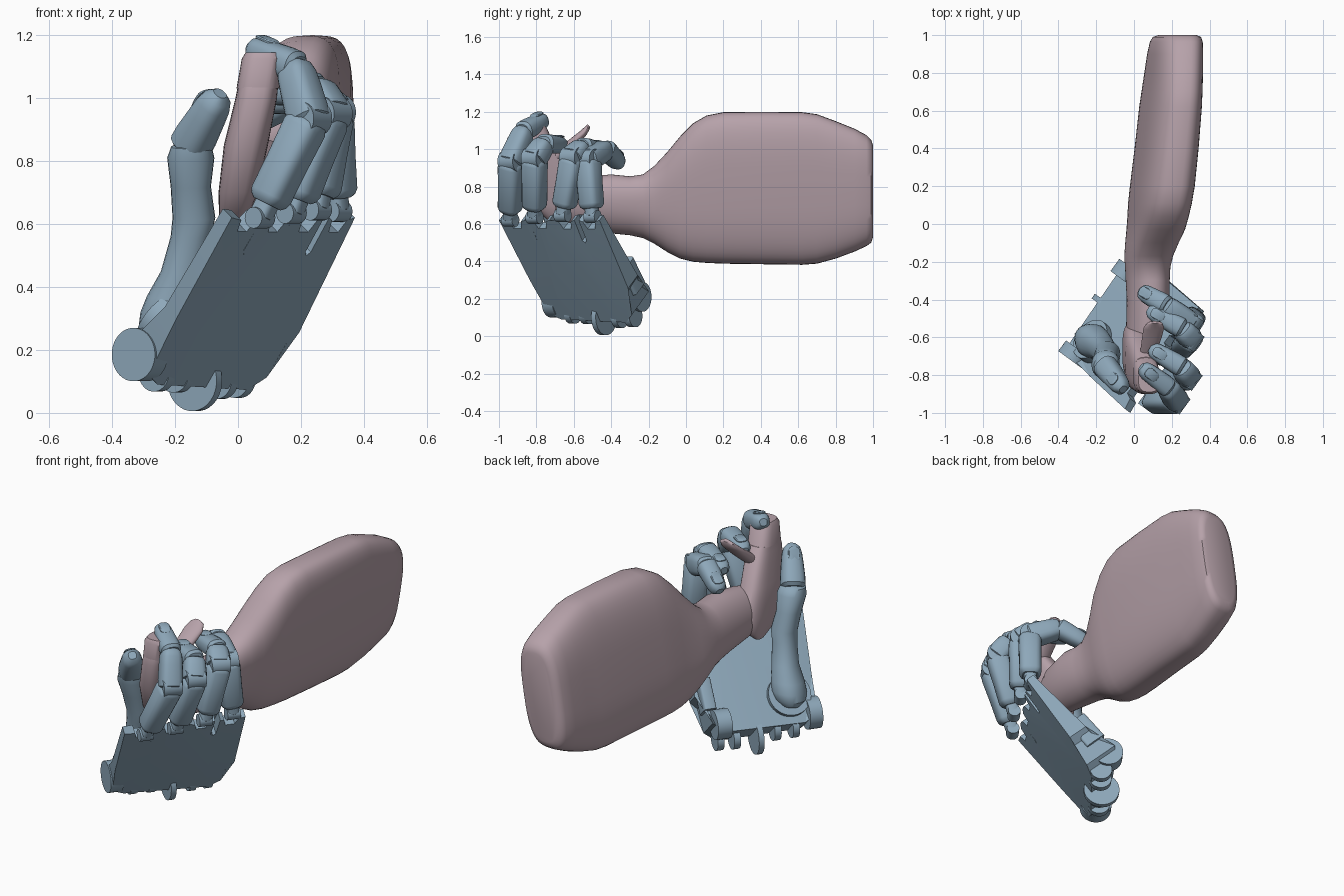
import bpy, bmesh, math
from mathutils import Vector as V

if "Cube" in bpy.data.objects:
    bpy.data.objects.remove(bpy.data.objects["Cube"])


def material(name, rgb):
    m = bpy.data.materials.new(name)
    m.diffuse_color = (*rgb, 1)
    m.use_nodes = True
    m.node_tree.nodes["Principled BSDF"].inputs["Base Color"].default_value = m.diffuse_color
    return m


BLUE = material("blue_grey", (0.27, 0.39, 0.49))
PINK = material("dusty_pink", (0.47, 0.36, 0.40))

# Palm frame: origin at the first knuckle corner, U along knuckles, W to wrist, N out of the palm
ORIGIN = V((-0.02, -1.0, 0.62))
U = V((0.59, 0.81, 0)).normalized()
N = V((-0.62, 0.458, 0.634)).normalized()
W = N.cross(U)


def palm(u, w, n):
    return ORIGIN + U * u + W * w + N * n


def finish(name, bm, mat, angle=35):
    bmesh.ops.recalc_face_normals(bm, faces=bm.faces)
    mesh = bpy.data.meshes.new(name)
    bm.to_mesh(mesh)
    bm.free()
    mesh.materials.append(mat)
    ob = bpy.data.objects.new(name, mesh)
    bpy.context.collection.objects.link(ob)
    bpy.ops.object.select_all(action='DESELECT')
    ob.select_set(True)
    bpy.context.view_layer.objects.active = ob
    bpy.ops.object.shade_smooth_by_angle(angle=math.radians(angle))
    return ob


def loft(name, sections, mat, sides=24, angle=35):
    """Skin superellipse rings: (centre, half axis a, half axis b, exponent)."""
    bm = bmesh.new()
    rings = []
    for c, a, b, e in sections:
        ring = []
        for i in range(sides):
            t = math.tau * i / sides
            x, y = math.cos(t), math.sin(t)
            x = math.copysign(abs(x) ** (2 / e), x)
            y = math.copysign(abs(y) ** (2 / e), y)
            ring.append(bm.verts.new(V(c) + V(a) * x + V(b) * y))
        rings.append(ring)
    for r, s in zip(rings, rings[1:]):
        for i in range(sides):
            j = (i + 1) % sides
            bm.faces.new((r[i], r[j], s[j], s[i]))
    bm.faces.new(rings[0])
    bm.faces.new(rings[-1])
    return finish(name, bm, mat, angle)


ROUND = [(0, .7), (.04, .9), (.1, 1), (.5, .98), (.9, 1), (.96, .9), (1, .7)]
TIP = [(-.08, .7), (0, .95), (.2, 1), (.6, 1), (.85, .98), (1, .85), (1.1, .45)]


def segment(name, p, q, r0, r1, width=1.0, e=3.2, profile=ROUND):
    """Rounded finger bone between two joints."""
    p, q = V(p), V(q)
    d = (q - p).normalized()
    a = (U - d * U.dot(d)).normalized()
    b = d.cross(a)
    secs = []
    for t, k in profile:
        r = (r0 + (r1 - r0) * t) * k
        secs.append((p + (q - p) * t, a * r * width, b * r, e))
    return loft(name, secs, BLUE, 20)


def disc(name, centre, axis, r, half, sides=32):
    """Pin, disc or fin around an axis."""
    axis = V(axis).normalized()
    a = axis.orthogonal().normalized() * r
    b = axis.cross(a)
    return loft(name, [(V(centre) + axis * s, a, b, 2) for s in (-half, half)], BLUE, sides)


def nail(name, p, q, r):
    """Thin nail plate on the outside of a finger tip."""
    p, q = V(p), V(q)
    d = (q - p).normalized()
    a = (U - d * U.dot(d)).normalized()
    b = d.cross(a)
    if b.z < 0:
        b = -b
    c = p.lerp(q, .75) + b * r * .9
    loft(name, [(c + b * h, a * r * .62 * k, d * r * .8 * k, 3)
                for h, k in ((0, 1), (.005, 1), (.009, .85))], BLUE)


# Palm plate: wedge with knuckle notches and slots between the fingers; (u, w, top height)
fingers_u = [0.10, 0.265, 0.43, 0.59]
outline = [(0, 0, .045)]
for i, u in enumerate(fingers_u):
    outline += [(u - .04, .01, .05), (u - .025, .055, .05), (u + .025, .055, .05), (u + .04, .01, .05)]
    if i < 3:
        m = u + .0825
        outline += [(m - .014, 0, .05), (m - .014, .13, .05), (m, .145, .05),
                    (m + .014, .13, .05), (m + .014, 0, .05)]
outline += [(.665, 0, .045), (.685, .43, .06), (.65, .47, .08), (.64, .6, .13), (.58, .65, .1),
            (.13, .655, .08), (.06, .62, .1), (.03, .4, .04)]
bm = bmesh.new()
# the back of the hand bulges towards the outer wrist
low = [bm.verts.new(palm(u, w, -.11 * w * (.4 + u))) for u, w, t in outline]
high = [bm.verts.new(palm(u, w, t)) for u, w, t in outline]
top = [bm.faces.new(low), bm.faces.new(high)]
for i in range(len(low)):
    j = (i + 1) % len(low)
    bm.faces.new((low[i], low[j], high[j], high[i]))
bmesh.ops.triangulate(bm, faces=top)
finish("palm_plate", bm, BLUE, 25)

# Wrist fins and the larger wrist disc
for i, (u, w, n, r, h) in enumerate([(.075, .60, .045, .085, .035), (.18, .65, .015, .06, .018),
                                     (.385, .67, 0, .097, .015), (.28, .65, .01, .06, .018),
                                     (.5, .66, -.01, .06, .018), (.585, .60, .085, .08, .04),
                                     (.59, .655, -.01, .06, .018)]):
    disc(f"wrist_fin_{i + 1}", palm(u, w, n), U, r, h)

# Bracket on the outer edge of the palm
loft("side_bracket", [(palm(.63, w, .06), U * .035, N * .06, 6) for w in (.35, .52)], BLUE)

# Four curled fingers
paths = [
    [(.07, -.94, .62), (.225, -.935, .935), (.18, -.865, 1.1), (.05, -.765, 1.155)],
    [(.17, -.81, .635), (.29, -.81, .95), (.25, -.755, 1.03), (.1, -.665, 1.02)],
    [(.25, -.66, .645), (.3, -.605, .955), (.25, -.55, 1.01), (.09, -.46, .99)],
    [(.315, -.5, .64), (.297, -.525, .945), (.17, -.43, 1.0), (.045, -.36, .925)],
]
for f, path in enumerate(paths):
    pts = [V(p) for p in path]
    start = pts[0].lerp(pts[1], .14)
    # hinge at the knuckle and a narrow link into the bone
    disc(f"finger_{f + 1}_knuckle", pts[0], U, .034, .036, 20)
    segment(f"finger_{f + 1}_link", pts[0], start.lerp(pts[1], .1), .034, .036)
    segment(f"finger_{f + 1}_lower", start, pts[1], .06, .064)
    segment(f"finger_{f + 1}_middle", pts[1], pts[2], .064, .056, 1, 3, TIP)
    segment(f"finger_{f + 1}_tip", pts[2], pts[3], .054, .044, 1.05, 2.6, TIP)
    disc(f"finger_{f + 1}_joint", pts[1], U, .056, .05, 24)
    nail(f"finger_{f + 1}_nail", pts[2], pts[3], .048)

# Thumb: ball base, waisted bone and angled tip
thumb = [((-.25, -.595, .25), .045), ((-.235, -.61, .28), .08), ((-.22, -.62, .32), .09),
         ((-.205, -.63, .37), .085), ((-.175, -.65, .45), .07), ((-.15, -.68, .56), .064),
         ((-.14, -.69, .62), .068), ((-.15, -.72, .72), .064), ((-.15, -.745, .81), .075),
         ((-.148, -.76, .845), .065), ((-.145, -.765, .86), .04)]
loft("thumb_lower", [(c, (r, 0, 0), (0, r, .1 * r), 2.2) for c, r in thumb], BLUE)
tip = ((-.15, -.755, .85), (-.065, -.865, 1.0))
segment("thumb_tip", *tip, .068, .05, 1, 2.5, TIP)
disc("thumb_socket", palm(.19, .5, .075), N, .115, .035)
nail("thumb_nail", *tip, .052)

# Held tool: thick paddle body narrowing to a neck; (y, x0, x1, z0, z1, exponent)
body = [(-.7, -.03, .09, .62, .82, 2), (-.58, -.04, .15, .58, .85, 2),
        (-.4, -.035, .185, .55, .865, 2.1), (-.3, -.04, .185, .54, .855, 2.2),
        (-.23, -.045, .19, .525, .865, 2.3), (-.17, -.05, .205, .495, .91, 2.4),
        (-.1, -.045, .235, .45, .985, 2.6), (-.03, -.04, .27, .415, 1.07, 2.8),
        (.04, -.035, .29, .398, 1.14, 2.9), (.11, -.03, .305, .392, 1.18, 3),
        (.2, -.02, .32, .388, 1.198, 3), (.4, .005, .34, .385, 1.2, 3),
        (.62, .03, .357, .382, 1.198, 3), (.7, .042, .36, .388, 1.187, 3),
        (.8, .056, .364, .415, 1.15, 3), (.9, .07, .366, .452, 1.11, 3),
        (.965, .084, .364, .482, 1.075, 3), (.99, .1, .355, .5, 1.05, 3),
        (1.0, .13, .33, .53, 1.02, 3)]
LEAN = .16
sections = []
for y, x0, x1, z0, z1, e in body:
    hz = (z1 - z0) / 2
    k = min(1, max(0, (y + .3) / .3))
    hx = (x1 - x0) / 2 - hz * LEAN * .4 * k
    sections.append((((x0 + x1) / 2, y, (z0 + z1) / 2), (hx, 0, 0), (LEAN * hz, 0, hz), e))
loft("tool_body", sections, PINK, 48, 50)

# Tool grip rising through the fingers, with end cap
grip = [((-.03, -.62, .57), .018, .03), ((-.015, -.64, .61), .045, .09), ((.0, -.67, .7), .062, .15),
        ((.025, -.73, .85), .07, .15), ((.058, -.79, 1.0), .066, .11), ((.063, -.8, 1.035), .064, .095)]
loft("tool_grip", [(c, (a, 0, 0), (0, b, 0), 3) for c, a, b in grip], PINK, 32)
cap = [((.063, -.8, 1.03), .068, .095), ((.078, -.825, 1.125), .066, .075), ((.08, -.827, 1.145), .056, .062)]
loft("grip_cap", [(c, (a, 0, 0), (0, b, 0), 2.8) for c, a, b in cap], PINK, 32)

# Curved lever behind the grip
lever = [((.06, -.73, .93), .035, .02), ((.08, -.66, .99), .045, .02), ((.095, -.6, 1.04), .052, .017),
         ((.105, -.55, 1.085), .055, .014), ((.11, -.525, 1.115), .04, .01), ((.11, -.52, 1.128), .015, .006)]
loft("tool_lever", [(c, (a, 0, 0), (0, -b, b), 2.2) for c, a, b in lever], PINK, 20)
